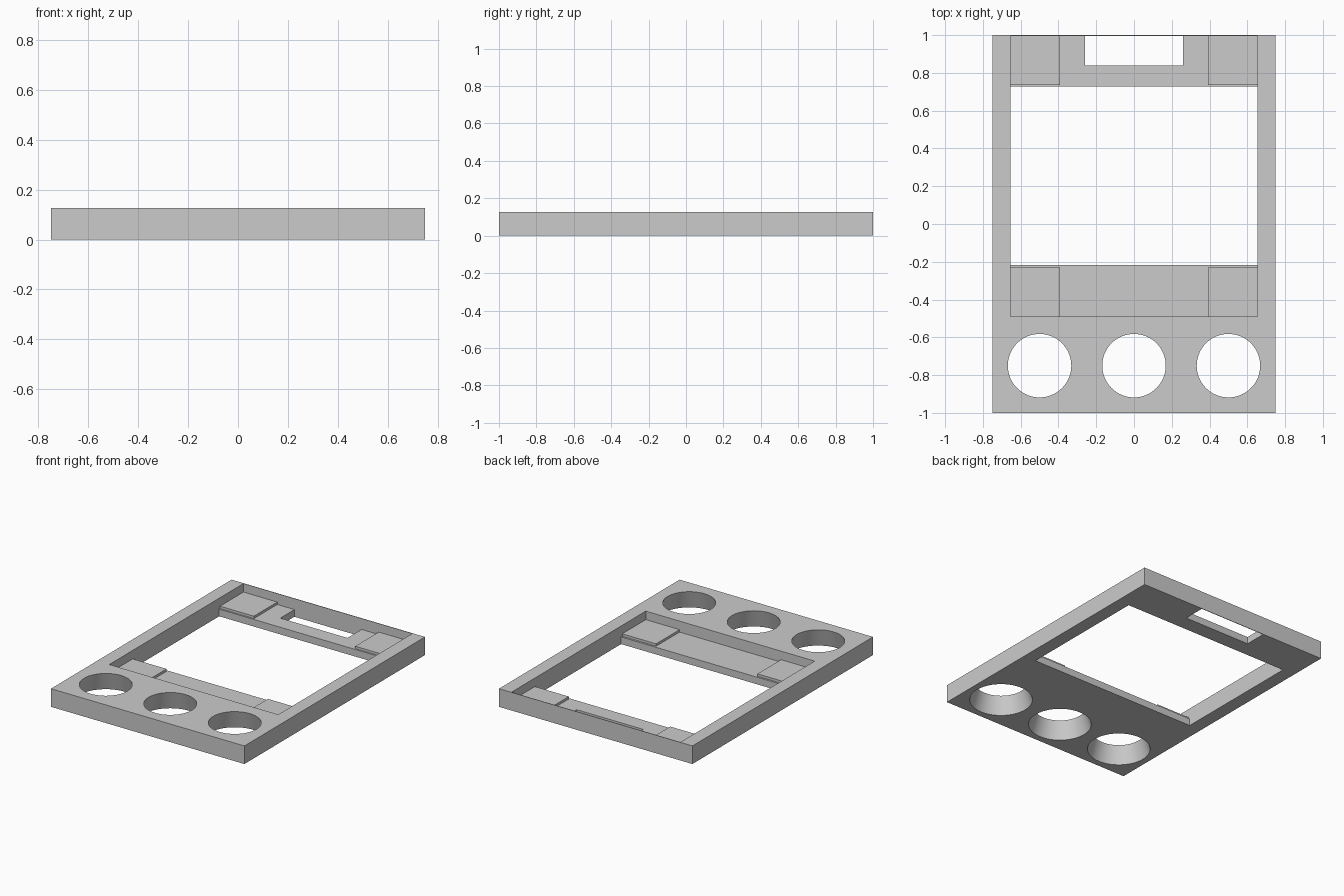
import bpy

H = 0.127          # plate height
FLOOR = 0.05       # recessed shelf height
PAD_TOP = 0.067    # corner pad height

if "Cube" in bpy.data.objects:
    bpy.data.objects.remove(bpy.data.objects["Cube"], do_unlink=True)

grey = bpy.data.materials.new("light_grey")
grey.use_nodes = True
colour = (0.6, 0.6, 0.6, 1)
grey.diffuse_color = colour
grey.node_tree.nodes["Principled BSDF"].inputs["Base Color"].default_value = colour


def box(name, x0, x1, y0, y1, z0, z1):
    """Box given by its limits on each axis."""
    bpy.ops.mesh.primitive_cube_add(
        size=1, location=((x0 + x1) / 2, (y0 + y1) / 2, (z0 + z1) / 2))
    ob = bpy.context.object
    ob.name = name
    ob.scale = (x1 - x0, y1 - y0, z1 - z0)
    bpy.ops.object.transform_apply(location=False, rotation=False, scale=True)
    ob.data.materials.append(grey)
    return ob


def cut(target, cutter):
    """Subtract the cutter from the target and remove it."""
    cutter.hide_render = True
    mod = target.modifiers.new("cut", "BOOLEAN")
    mod.operation = "DIFFERENCE"
    mod.solver = "EXACT"
    mod.object = cutter
    bpy.context.view_layer.objects.active = target
    bpy.ops.object.modifier_apply(modifier=mod.name)
    bpy.data.objects.remove(cutter, do_unlink=True)


# Plate with a recess, a window and a slot against the thin back wall
frame = box("frame", -0.75, 0.75, -1, 1, 0, H)
cut(frame, box("recess_cutter", -0.655, 0.655, -0.49, 0.996, FLOOR, 0.3))
cut(frame, box("window_cutter", -0.655, 0.655, -0.217, 0.727, -0.1, 0.3))
cut(frame, box("slot_cutter", -0.26, 0.26, 0.84, 0.996, -0.1, 0.3))

# Three round holes that widen towards the underside
R_TOP, R_BOTTOM, EXTRA = 0.168, 0.204, 0.05
spread = (R_BOTTOM - R_TOP) / H * EXTRA
for x in (-0.5, 0, 0.5):
    bpy.ops.mesh.primitive_cone_add(
        vertices=64, radius1=R_BOTTOM + spread, radius2=R_TOP - spread,
        depth=H + 2 * EXTRA, location=(x, -0.75, H / 2))
    cone = bpy.context.object
    cone.data.materials.append(grey)
    cut(frame, cone)

bpy.ops.object.select_all(action="DESELECT")
frame.select_set(True)
bpy.context.view_layer.objects.active = frame
bpy.ops.object.shade_smooth_by_angle()

# Raised pads in the four corners of the recess
for side, name in ((-1, "right"), (1, "left")):
    x0, x1 = sorted((side * 0.393, side * 0.655))
    box("front_pad_" + name, x0, x1, -0.49, -0.23, FLOOR, PAD_TOP)
    box("back_pad_" + name, x0, x1, 0.737, 0.996, FLOOR, PAD_TOP)
